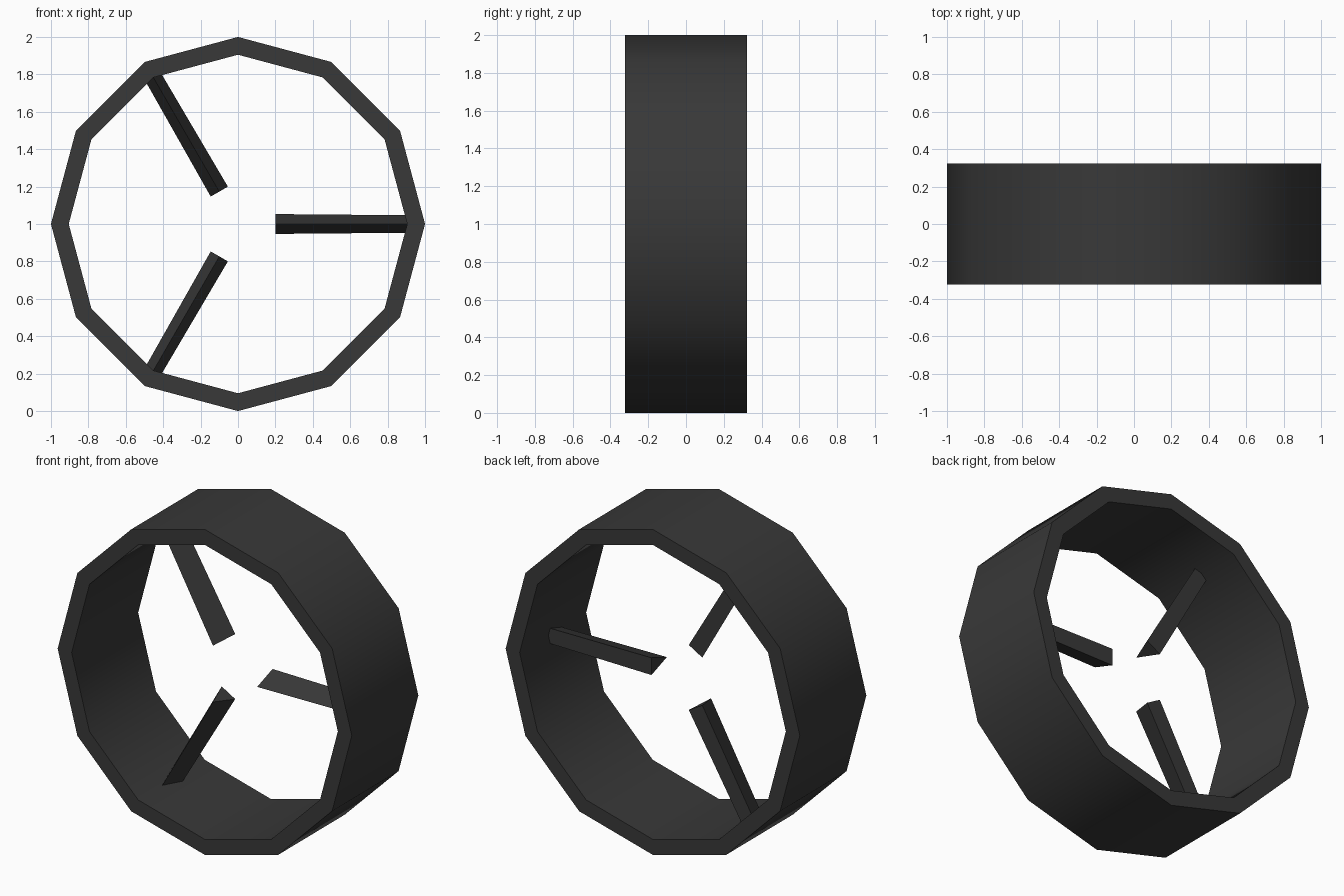
import bpy, bmesh, math
from mathutils import Vector

if "Cube" in bpy.data.objects:
    bpy.data.objects.remove(bpy.data.objects["Cube"])

SIDES, OUTER, INNER, HALF_WIDTH = 12, 1.0, 0.905, 0.323

rubber = bpy.data.materials.new("dark_grey")
rubber.diffuse_color = (0.04, 0.04, 0.04, 1)
rubber.use_nodes = True
rubber.node_tree.nodes["Principled BSDF"].inputs["Base Color"].default_value = rubber.diffuse_color


def make_object(name, bm):
    bmesh.ops.recalc_face_normals(bm, faces=bm.faces)
    mesh = bpy.data.meshes.new(name)
    bm.to_mesh(mesh)
    bm.free()
    mesh.materials.append(rubber)
    obj = bpy.data.objects.new(name, mesh)
    bpy.context.collection.objects.link(obj)
    return obj


def polar(radius, angle, y, side=0.0):
    """Point in the wheel plane; side shifts it across the radial direction."""
    c, s = math.cos(angle), math.sin(angle)
    return Vector((radius * c - side * s, y, 1 + radius * s + side * c))


# Rim: rectangular section swept around twelve corners
bm = bmesh.new()
section = [(OUTER, -HALF_WIDTH), (OUTER, HALF_WIDTH), (INNER, HALF_WIDTH), (INNER, -HALF_WIDTH)]
rings = [[bm.verts.new(polar(r, math.tau * i / SIDES, y)) for r, y in section]
         for i in range(SIDES)]
for i in range(SIDES):
    a, b = rings[i], rings[(i + 1) % SIDES]
    for j in range(4):
        k = (j + 1) % 4
        bm.faces.new((a[j], a[k], b[k], b[j]))
rim = make_object("rim", bm)
bpy.context.view_layer.objects.active = rim
rim.select_set(True)
bpy.ops.object.shade_smooth_by_angle(angle=math.radians(40))

# Spokes: slightly tapered triangular bars with the ridge facing the front
triangle = [(-0.1, 0.0), (0.05, 0.053), (0.05, -0.053)]
for n in range(3):
    angle = math.tau * n / 3
    bm = bmesh.new()
    near, far = [[bm.verts.new(polar(r, angle, y * k, side * k)) for y, side in triangle]
                 for r, k in ((0.2, 1.0), (0.93, 0.88))]
    bm.faces.new(near)
    bm.faces.new(far)
    for j in range(3):
        k = (j + 1) % 3
        bm.faces.new((near[j], near[k], far[k], far[j]))
    make_object(f"spoke_{n + 1}", bm)
